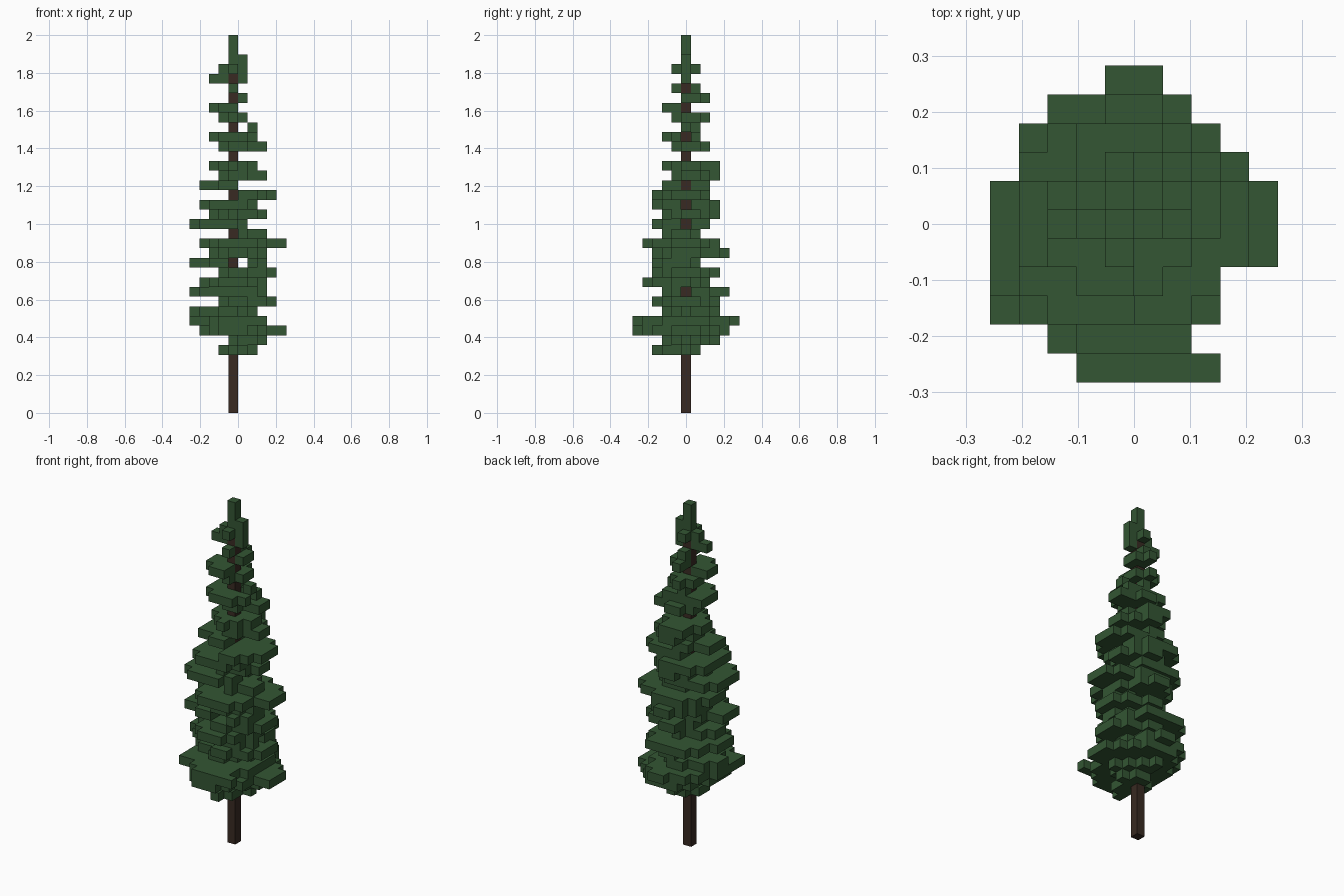
import bpy
import bmesh
from mathutils import Vector

UNIT = 2 / 39            # edge of one block
TRUNK_X = -1             # block column that holds the trunk
TRUNK_TOP = 35           # first block layer above the wood
FIRST_TIER = 6

# Branch reach of each tier, in blocks: (right, left, front, back)
TIERS = [
    (1, 2, 3, 1), (0, 3, 2, 3), (3, 5, 5, 4), (4, 3, 5, 5),
    (4, 2, 2, 3), (1, 4, 3, 3), (4, 3, 2, 4), (3, 3, 4, 2),
    (1, 4, 3, 3), (4, 3, 3, 1), (2, 3, 3, 4), (3, 5, 4, 3),
    (0, 3, 2, 1), (4, 1, 3, 2), (2, 3, 2, 3), (3, 2, 3, 3),
    (0, 4, 3, 2), (3, 0, 2, 2), (1, 3, 1, 3), (2, 2, 2, 3),
    (0, 0, 0, 0), (1, 3, 1, 2), (2, 2, 2, 1), (0, 2, 0, 1),
    (1, 1, 1, 2), (2, 0, 2, 0), (0, 1, 0, 2), (0, 0, 1, 1),
    (2, 1, 0, 0), (1, 1, 1, 1), (0, 1, 0, 0),
]
FRONT_GAPS = {15, 18, 22}        # tiers with the trunk bare in front
LEFT_GAPS = {12, 19, 21, 28}     # tiers with the trunk bare on the left
OPEN_SLOTS = {15, 29}            # tiers with a slot beside the trunk

# Widest x span of the crown in plan, for each block row from front to back
OUTLINE = [(-2, 2), (-3, 1), (-5, 2), (-5, 2), (-5, 4), (-5, 4),
           (-5, 4), (-4, 3), (-4, 2), (-3, 2), (-1, 0)]

if "Cube" in bpy.data.objects:
    bpy.data.objects.remove(bpy.data.objects["Cube"])


def make_material(name, color):
    mat = bpy.data.materials.new(name)
    mat.use_nodes = True
    mat.diffuse_color = color
    mat.node_tree.nodes["Principled BSDF"].inputs["Base Color"].default_value = color
    return mat


def is_gap(layer, dx, dy):
    """Blocks left out so that the trunk or the sky shows."""
    return ((dx == 0 and dy == 0)
            or (layer in FRONT_GAPS and dx == 0 and dy < 0)
            or (layer in LEFT_GAPS and dy == 0 and dx > 0)
            or (layer in OPEN_SLOTS and dx == 1))


def tier_cells(layer, reach):
    """Blocks of one ragged tier: long boughs fan out, short ones taper."""
    right, left, front, back = reach
    for dy in range(-front, back + 1):
        low, high = OUTLINE[dy + 5]
        for dx in range(-right, left + 1):
            if is_gap(layer, dx, dy) or not low <= TRUNK_X + dx <= high:
                continue
            # Beside a gap the branches still reach the full length
            ax = max(abs(dx) - (layer in FRONT_GAPS), 0)
            ay = max(abs(dy) - (layer in LEFT_GAPS), 0)
            rx = left if dx > 0 else right
            ry = back if dy > 0 else front
            power = 1.7 if rx + ry > 7.5 - 0.12 * layer else 1.15
            if (ax / (rx + 0.5)) ** power + (ay / (ry + 0.5)) ** power <= 1:
                yield (TRUNK_X + dx, dy, layer)


def block_shell(name, cells, mat):
    """Outer skin of a set of blocks."""
    bm = bmesh.new()
    verts = {}

    def corner(p):
        key = tuple(round(c * 2) for c in p)
        if key not in verts:
            verts[key] = bm.verts.new(p * UNIT)
        return verts[key]

    for cell in sorted(cells):
        center = Vector(cell) + Vector((0.5, 0, 0.5))
        for axis in range(3):
            for sign in (-1, 1):
                normal = Vector((0, 0, 0))
                normal[axis] = sign
                if tuple(int(c + n) for c, n in zip(cell, normal)) in cells:
                    continue
                u = Vector((0, 0, 0))
                u[(axis + 1) % 3] = 1
                v = normal.cross(u)
                ring = [(-1, -1), (1, -1), (1, 1), (-1, 1)]
                bm.faces.new([corner(center + (normal + u * a + v * b) / 2)
                              for a, b in ring])
    mesh = bpy.data.meshes.new(name)
    bm.to_mesh(mesh)
    bm.free()
    mesh.materials.append(mat)
    obj = bpy.data.objects.new(name, mesh)
    bpy.context.collection.objects.link(obj)
    return obj


needle_green = make_material("needle_green", (0.033, 0.092, 0.033, 1))
bark_brown = make_material("bark_brown", (0.040, 0.023, 0.016, 1))

# Trunk
block_shell("trunk", {(TRUNK_X, 0, k) for k in range(TRUNK_TOP)}, bark_brown)

# Branch tiers, with the pointed tip above the wood
foliage = {(TRUNK_X, 0, k) for k in range(TRUNK_TOP, 39)}
for index, reach in enumerate(TIERS):
    foliage.update(tier_cells(FIRST_TIER + index, reach))

# Two long boughs low on the crown
foliage.update((x, -5, 9) for x in range(-1, 3))
foliage.update((x, -3, 9) for x in range(-5, 0))
block_shell("foliage", foliage, needle_green)
